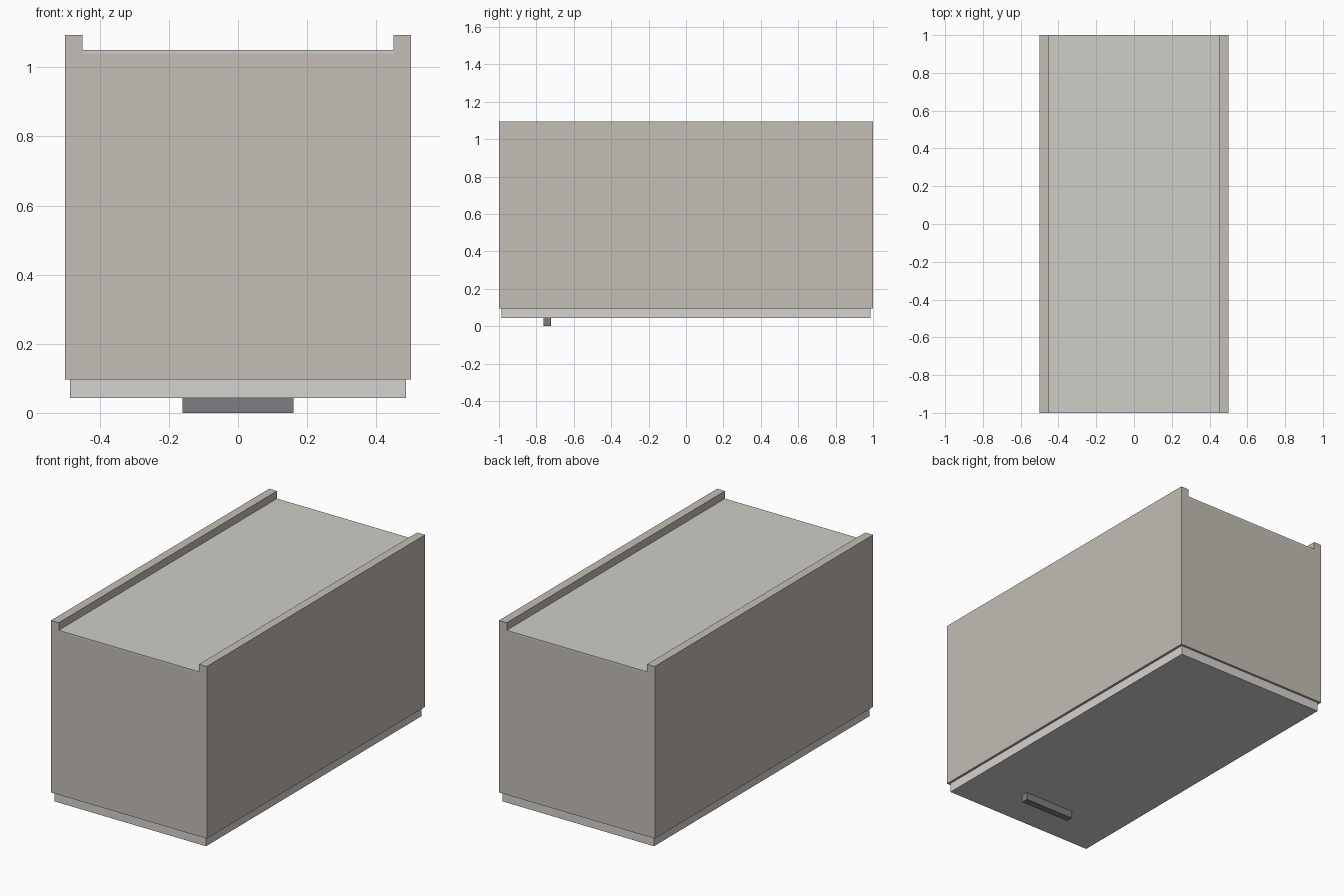
import bpy
import bmesh

if "Cube" in bpy.data.objects:
    bpy.data.objects.remove(bpy.data.objects["Cube"])


def material(name, rgb):
    m = bpy.data.materials.new(name)
    m.diffuse_color = (*rgb, 1)
    m.use_nodes = True
    m.node_tree.nodes["Principled BSDF"].inputs["Base Color"].default_value = m.diffuse_color
    return m


def box(name, lo, hi, mat):
    """Flat-faced box between two opposite corners."""
    bm = bmesh.new()
    bmesh.ops.create_cube(bm, size=1)
    for v in bm.verts:
        v.co = [hi[i] if v.co[i] > 0 else lo[i] for i in range(3)]
    mesh = bpy.data.meshes.new(name)
    bm.to_mesh(mesh)
    bm.free()
    mesh.materials.append(mat)
    ob = bpy.data.objects.new(name, mesh)
    bpy.context.collection.objects.link(ob)
    return ob


carcass = material("carcass_board", (0.55, 0.51, 0.46))
backing = material("back_board", (0.62, 0.62, 0.58))
front = material("door_board", (0.66, 0.65, 0.62))
metal = material("handle_metal", (0.21, 0.21, 0.225))

T = 0.05                          # board thickness
Z0, ZB, ZT = 0.096, 1.05, 1.094   # carcass front, back panel, carcass rear edge

# Carcass: long side boards, end boards fitted between them
for s, side in ((-1, "left"), (1, "right")):
    xs = sorted((s * 0.5, s * (0.5 - T)))
    box(f"{side}_side_panel", (xs[0], -1, Z0), (xs[1], 1, ZT), carcass)
for s, end in ((-1, "front"), (1, "rear")):
    ys = sorted((s * 1.0, s * (1 - T)))
    box(f"{end}_end_panel", (-0.45, ys[0], Z0), (0.45, ys[1], ZB - 0.01), carcass)

# Thin back panel, set in between the side boards
box("back_panel", (-0.45, -1, ZB - 0.01), (0.45, 1, ZB), backing)

# Door on the underside, with its bar handle
box("door", (-0.486, -0.987, 0.043), (0.486, 0.987, Z0), front)
box("door_handle", (-0.161, -0.762, 0), (0.161, -0.722, 0.043), metal)
